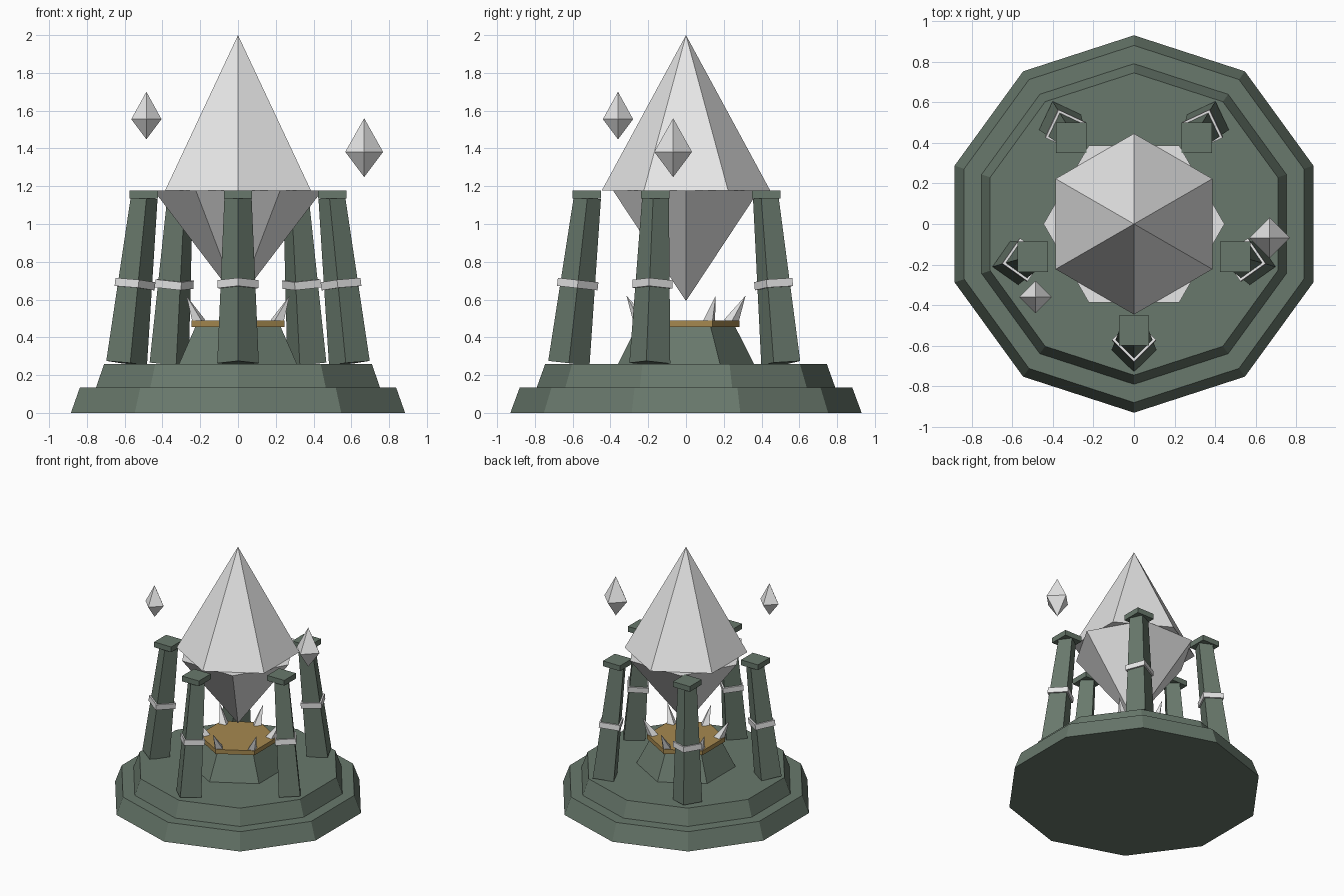
import bpy
import bmesh
from math import cos, sin, pi, radians
from mathutils import Matrix, Vector

old = bpy.data.objects.get("Cube")
if old:
    bpy.data.objects.remove(old, do_unlink=True)


def material(name, rgb):
    mat = bpy.data.materials.new(name)
    mat.use_nodes = True
    mat.diffuse_color = (*rgb, 1)
    mat.node_tree.nodes["Principled BSDF"].inputs["Base Color"].default_value = (*rgb, 1)
    return mat


STONE = material("green grey stone", (0.14, 0.19, 0.15))
CRYSTAL = material("pale crystal", (0.8, 0.8, 0.8))
GOLD = material("dull gold", (0.38, 0.25, 0.08))


def solid(name, sides, rings, mat, phase=0.0, matrix=Matrix()):
    """Closed flat-sided solid lofted through (radius, height) rings; radius 0 makes a tip."""
    bm = bmesh.new()
    loops = []
    for r, z in rings:
        angles = [phase + 2 * pi * i / sides for i in range(sides)]
        if r == 0:
            loops.append([bm.verts.new((0, 0, z))])
        else:
            loops.append([bm.verts.new((r * cos(a), r * sin(a), z)) for a in angles])
    for low, high in zip(loops, loops[1:]):
        for i in range(sides):
            j = (i + 1) % sides
            quad = [low[i % len(low)], low[j % len(low)], high[j % len(high)], high[i % len(high)]]
            bm.faces.new(list(dict.fromkeys(quad)))
    for loop in (loops[0], loops[-1]):
        if len(loop) > 2:
            bm.faces.new(loop)
    bmesh.ops.recalc_face_normals(bm, faces=bm.faces)
    bm.transform(matrix)
    mesh = bpy.data.meshes.new(name)
    bm.to_mesh(mesh)
    bm.free()
    mesh.materials.append(mat)
    obj = bpy.data.objects.new(name, mesh)
    bpy.context.collection.objects.link(obj)
    return obj


def polar(r, angle, z):
    return Vector((r * cos(angle), r * sin(angle), z))


def along(start, end, yaw=0.0):
    """Frame at start whose z axis points at end."""
    tilt = Vector((0, 0, 1)).rotation_difference(end - start).to_matrix().to_4x4()
    return Matrix.Translation(start) @ tilt @ Matrix.Rotation(yaw, 4, "Z")


# Stepped base
solid("base_lower_step", 10, [(0.93, 0), (0.88, 0.135)], STONE, pi / 2)
solid("base_upper_step", 10, [(0.79, 0.135), (0.745, 0.26)], STONE, pi / 2)

# Central pedestal with gold plate
solid("pedestal", 6, [(0.36, 0.26), (0.26, 0.457)], STONE, pi / 2)
solid("pedestal_plate", 6, [(0.283, 0.455), (0.283, 0.49)], GOLD, pi / 2)

# Ring of crystal spikes leaning outward
for k in range(6):
    a = radians(30 + 60 * k)
    frame = along(polar(0.237, a, 0.475), polar(0.315, a, 0.62), a)
    solid(f"spike_{k + 1}", 4, [(0.04, 0), (0, 0.165)], CRYSTAL, 0, frame)

# Five leaning pillars with bands and square caps
for k in range(5):
    turn = 72 * k
    a = radians(turn - 90)
    foot, head = polar(0.62, a, 0.263), polar(0.522, a, 1.14)
    length = (head - foot).length
    yaw = radians((turn + 45) % 90 - 45) * 0.55
    frame = along(foot, head, yaw)
    solid(f"pillar_{k + 1}", 4, [(0.11, 0), (0.072, length)], STONE, 0, frame)
    solid(f"pillar_band_{k + 1}", 4, [(0.108, 0.4), (0.108, 0.443)], CRYSTAL, 0, frame)
    solid(f"pillar_cap_{k + 1}", 4, [(0.106, 0), (0.106, 0.042)], STONE, pi / 4,
          Matrix.Translation(polar(0.525, a, 1.135)))

# Great crystal: two six-sided points turned against each other
solid("crystal_top", 6, [(0.446, 1.177), (0, 2.0)], CRYSTAL, pi / 2)
solid("crystal_bottom", 6, [(0, 0.592), (0.446, 1.177)], CRYSTAL)

# Floating shards
for name, place, r, down, up in (
    ("shard_right", (-0.485, -0.36, 1.555), 0.08, 0.107, 0.145),
    ("shard_left", (0.668, -0.068, 1.382), 0.1, 0.134, 0.178),
):
    solid(name, 4, [(0, -down), (r, 0), (0, up)], CRYSTAL, 0, Matrix.Translation(place))
